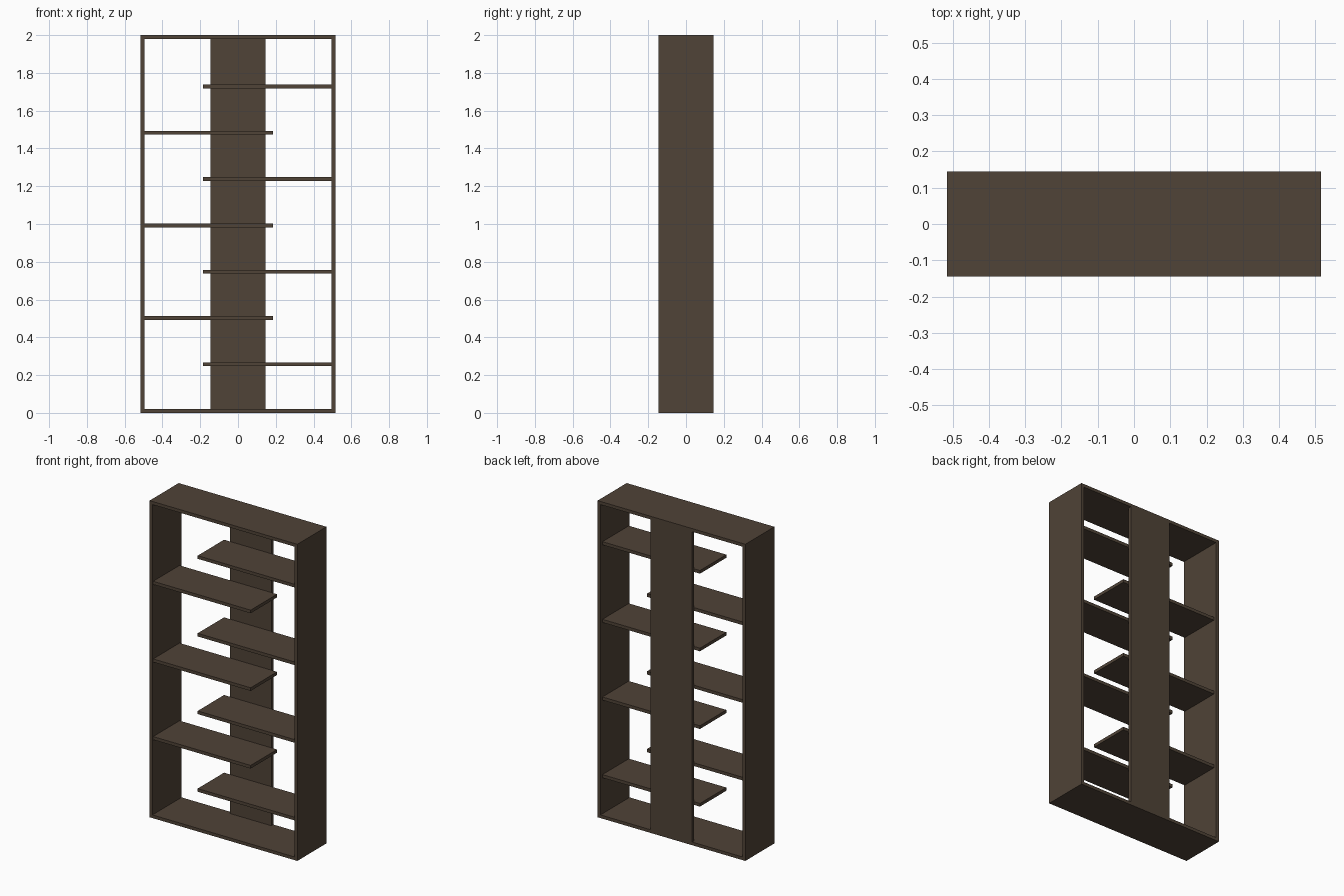
import bpy

if "Cube" in bpy.data.objects:
    bpy.data.objects.remove(bpy.data.objects["Cube"])

# Single dark wood colour
wood = bpy.data.materials.new("dark_wood")
wood.diffuse_color = (0.080, 0.056, 0.038, 1)
wood.use_nodes = True
wood.node_tree.nodes["Principled BSDF"].inputs["Base Color"].default_value = wood.diffuse_color

W, D, H, T = 0.516, 0.145, 2.0, 0.02   # half width, half depth, height, board thickness


def board(name, x, y, z):
    """Box spanning the given (min, max) ranges."""
    bpy.ops.mesh.primitive_cube_add(size=1, location=[(a + b) / 2 for a, b in (x, y, z)])
    ob = bpy.context.object
    ob.name = name
    ob.scale = [b - a for a, b in (x, y, z)]
    bpy.ops.object.transform_apply(location=False, rotation=False, scale=True)
    ob.data.materials.append(wood)


# Outer frame
board("left_side", (-W, -W + T), (-D, D), (0, H))
board("right_side", (W - T, W), (-D, D), (0, H))
board("bottom_board", (-W + T, W - T), (-D, D), (0, T))
board("top_board", (-W + T, W - T), (-D, D), (H - T, H))

# Central back panel, flush with the rear
board("back_panel", (-0.145, 0.145), (D - T, D), (T, H - T))

# Staggered shelves, alternating from right and left sides
for i in range(7):
    z = 0.257 + i * 0.2452
    x = (-0.185, W - T) if i % 2 == 0 else (-W + T, 0.185)
    board(f"shelf_{i + 1}", x, (-0.138, D - T), (z - T / 2, z + T / 2))
